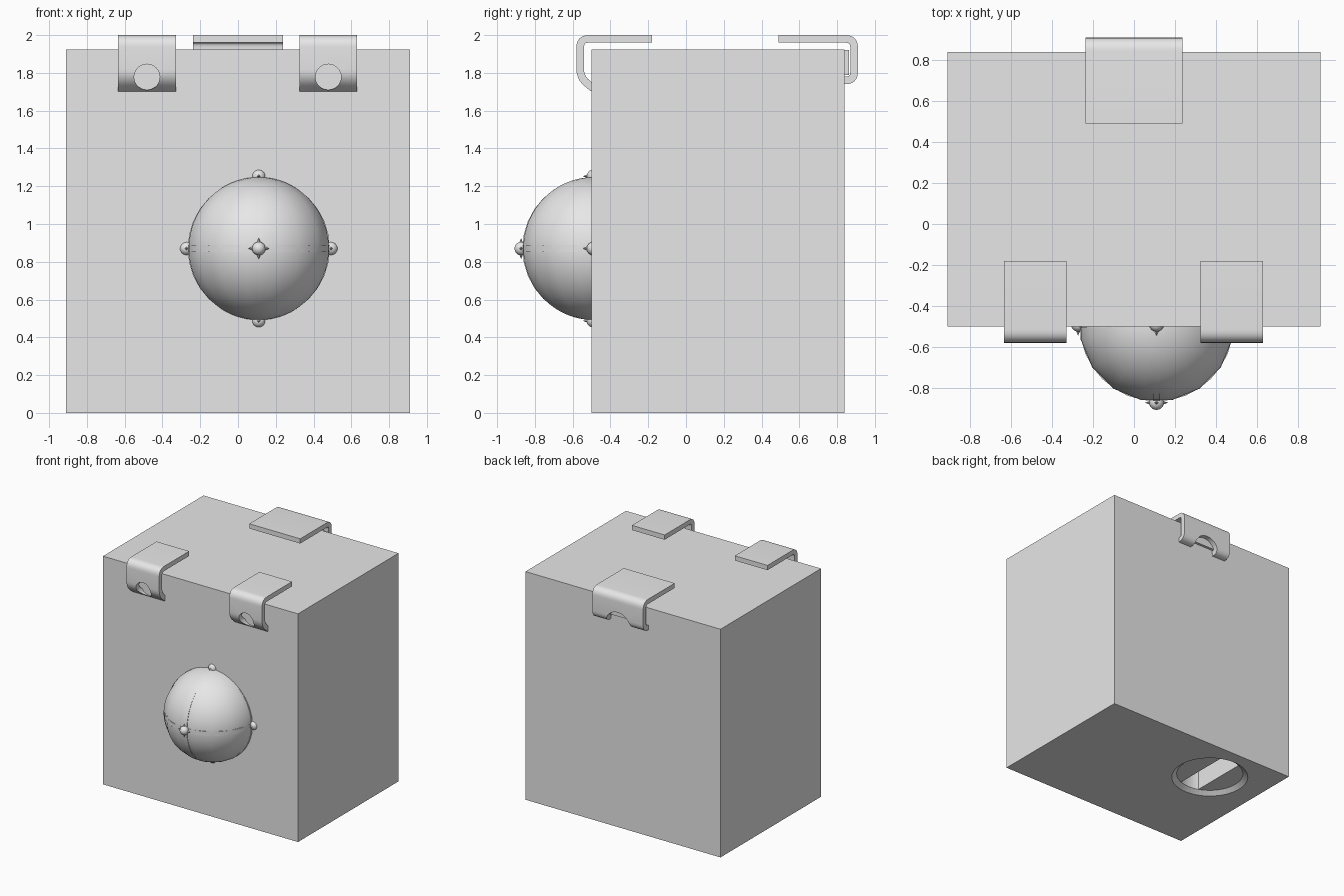
import bpy, bmesh, math
from mathutils import Vector, Matrix

if "Cube" in bpy.data.objects:
    bpy.data.objects.remove(bpy.data.objects["Cube"], do_unlink=True)

grey = bpy.data.materials.new("light_grey")
grey.use_nodes = True
COLOR = (0.8, 0.8, 0.8, 1)
grey.diffuse_color = COLOR
grey.node_tree.nodes["Principled BSDF"].inputs["Base Color"].default_value = COLOR


def add_object(name, bm):
    bmesh.ops.recalc_face_normals(bm, faces=bm.faces)
    mesh = bpy.data.meshes.new(name)
    bm.to_mesh(mesh)
    bm.free()
    mesh.materials.append(grey)
    obj = bpy.data.objects.new(name, mesh)
    bpy.context.collection.objects.link(obj)
    return obj


def activate(obj):
    bpy.ops.object.select_all(action="DESELECT")
    obj.select_set(True)
    bpy.context.view_layer.objects.active = obj


def smooth(obj, degrees=35):
    activate(obj)
    bpy.ops.object.shade_smooth_by_angle(angle=math.radians(degrees))


def apply_all(obj):
    activate(obj)
    for mod in list(obj.modifiers):
        bpy.ops.object.modifier_apply(modifier=mod.name)


def cut(obj, cutter):
    mod = obj.modifiers.new("cut", "BOOLEAN")
    mod.operation = "DIFFERENCE"
    mod.solver = "EXACT"
    mod.object = cutter
    apply_all(obj)
    bpy.data.objects.remove(cutter, do_unlink=True)


def box(name, low, high):
    low, high = Vector(low), Vector(high)
    bm = bmesh.new()
    bmesh.ops.create_cube(bm, size=1)
    bmesh.ops.scale(bm, vec=high - low, verts=bm.verts)
    bmesh.ops.translate(bm, vec=(low + high) / 2, verts=bm.verts)
    return add_object(name, bm)


def cone(name, center, r1, r2, depth, segments=32, matrix=Matrix()):
    bm = bmesh.new()
    bmesh.ops.create_cone(bm, cap_ends=True, segments=segments, radius1=r1, radius2=r2,
                          depth=depth, matrix=Matrix.Translation(center) @ matrix)
    return add_object(name, bm)


ALONG_Y = Matrix.Rotation(math.pi / 2, 4, "X")
ALONG_X = Matrix.Rotation(math.pi / 2, 4, "Y")

# Main case with a countersunk, coin-slotted cap underneath
case = box("case", (-0.91, -0.5, 0), (0.91, 0.84, 1.925))
cap_x, cap_y, cap_r = -0.43, 0.43, 0.265
cut(case, cone("countersink", (cap_x, cap_y, 0), 0.343, cap_r, 0.06, 48))
bm = bmesh.new()
spread = math.asin(0.09 / cap_r)
loop = []
for end in (1, -1):
    for i in range(9):
        a = end * math.pi / 2 - spread + 2 * spread * i / 8
        loop.append(bm.verts.new((cap_x + cap_r * math.cos(a), cap_y + cap_r * math.sin(a), 0.01)))
face = bm.faces.new(loop)
top = bmesh.ops.extrude_face_region(bm, geom=[face])["geom"]
bmesh.ops.translate(bm, vec=(0, 0, 0.25), verts=[v for v in top if isinstance(v, bmesh.types.BMVert)])
cut(case, add_object("slot", bm))


def rounded_path(points, radius, steps=6):
    """Replace each inner corner of a polyline by an arc-like curve."""
    pts = [Vector(p) for p in points]
    path = [pts[0]]
    for before, p, after in zip(pts, pts[1:], pts[2:]):
        a = p + (before - p).normalized() * radius
        b = p + (after - p).normalized() * radius
        for i in range(steps + 1):
            t = i / steps
            path.append(a * (1 - t) ** 2 + p * 2 * t * (1 - t) + b * t ** 2)
    return path + [pts[-1]]


def clip(name, center_x, width, points, hole_z, hole_r):
    """Bent metal strip hooked over a top edge, with a round cutout."""
    bm = bmesh.new()
    rows = [[bm.verts.new((center_x + s * width / 2, y, z)) for s in (-1, 1)]
            for y, z in rounded_path(points, 0.045)]
    for a, b in zip(rows, rows[1:]):
        bm.faces.new((a[0], a[1], b[1], b[0]))
    obj = add_object(name, bm)
    mod = obj.modifiers.new("thickness", "SOLIDIFY")
    mod.thickness, mod.offset, mod.use_even_offset = 0.04, 0, True
    apply_all(obj)
    hole_y = points[2][0]
    cut(obj, cone("hole", (center_x, hole_y, hole_z), hole_r, hole_r, 0.3, 32, ALONG_Y))
    smooth(obj)


# Two front clips and one wider back clip
front_path = [(-0.18, 1.98), (-0.56, 1.98), (-0.56, 1.775), (-0.49, 1.717)]
for side, x in (("right", -0.482), ("left", 0.478)):
    clip(side + "_front_clip", x, 0.305, front_path, 1.778, 0.068)
back_path = [(0.49, 1.98), (0.89, 1.98), (0.89, 1.76), (0.835, 1.76)]
clip("back_clip", 0, 0.475, back_path, 1.735, 0.115)
box("back_clip_pad", (-0.2, 0.83, 1.79), (0.2, 0.862, 1.92))

# Ball set into the front, with thin bands around it
CENTER = Vector((0.11, -0.49, 0.87))
bm = bmesh.new()
bmesh.ops.create_uvsphere(bm, u_segments=16, v_segments=32, radius=0.378,
                          matrix=Matrix.Translation(CENTER) @ Matrix.Rotation(math.pi / 16, 4, "Z"))
smooth(add_object("ball", bm))
for name, turn in (("level", Matrix()), ("upright", ALONG_X), ("facing", ALONG_Y)):
    smooth(cone(name + "_band", CENTER, 0.376, 0.376, 0.036, 32, turn))


# Studs: a small bead on a four-pointed star
def stud(name, direction):
    place = Matrix.Translation(CENTER) @ Vector(direction).to_track_quat("Z", "Y").to_matrix().to_4x4()
    bm = bmesh.new()
    ring = []
    for i in range(8):
        r = 0.024 if i % 2 else 0.056
        a = i * math.pi / 4
        ring.append(bm.verts.new((r * math.cos(a), r * math.sin(a), 0.383)))
    tips = [bm.verts.new((0, 0, z)) for z in (0.36, 0.405)]
    for a, b in zip(ring, ring[1:] + ring[:1]):
        for tip in tips:
            bm.faces.new((a, b, tip))
    bmesh.ops.create_uvsphere(bm, u_segments=16, v_segments=10, radius=0.036,
                              matrix=Matrix.Translation((0, 0, 0.382)))
    bmesh.ops.transform(bm, matrix=place, verts=bm.verts)
    smooth(add_object(name, bm))


for name, d in (("top", (0, 0, 1)), ("bottom", (0, 0, -1)), ("left", (1, 0, 0)),
                ("right", (-1, 0, 0)), ("front", (0, -1, 0))):
    stud(name + "_stud", d)
